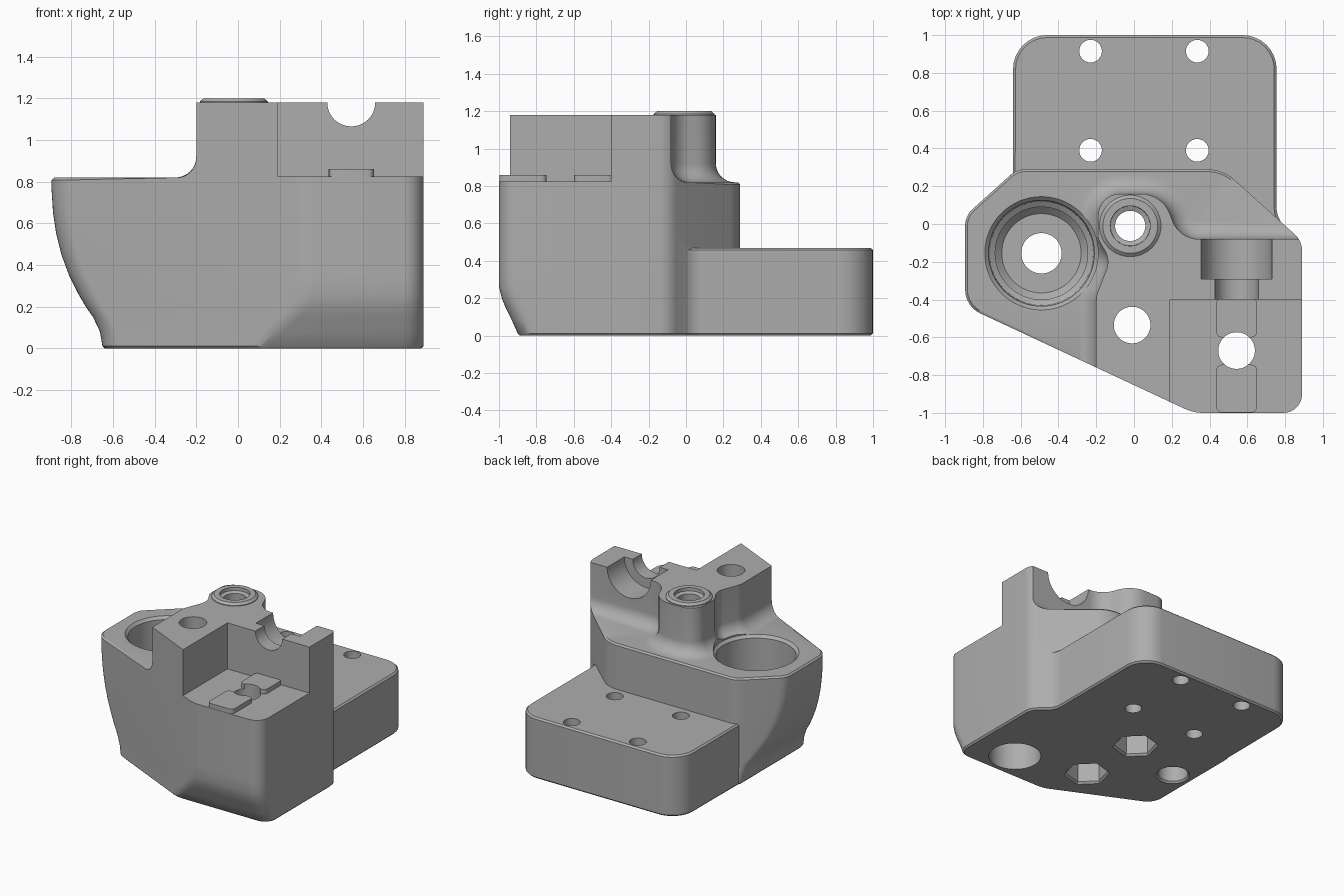
import bpy, bmesh
from math import sin, cos, tan, pi, radians
from mathutils import Vector, Matrix

if "Cube" in bpy.data.objects:
    bpy.data.objects.remove(bpy.data.objects["Cube"])

grey = bpy.data.materials.new("machined_grey")
grey.use_nodes = True
grey.diffuse_color = (0.42, 0.42, 0.42, 1)
grey.node_tree.nodes["Principled BSDF"].inputs["Base Color"].default_value = (0.42, 0.42, 0.42, 1)


def rounded(corners, segs=8):
    """Closed counter-clockwise outline from (x, y, radius) corners."""
    pts, n = [], len(corners)
    for i, (x, y, r) in enumerate(corners):
        p = Vector((x, y))
        a = Vector(corners[i - 1][:2]) - p
        b = Vector(corners[(i + 1) % n][:2]) - p
        if r == 0:
            pts.append(p)
            continue
        turn = pi - a.angle(b)
        t = min(r * tan(turn / 2), 0.48 * a.length, 0.48 * b.length)
        r = t / tan(turn / 2)
        start, u, v = p + a.normalized() * t, -a.normalized(), b.normalized()
        side = (v - u * u.dot(v)).normalized()
        for k in range(segs + 1):
            ang = turn * k / segs
            pts.append(start + u * r * sin(ang) + side * r * (1 - cos(ang)))
    return pts


def inset(pts, d):
    """Move an outline inwards by d."""
    out = []
    for i, p in enumerate(pts):
        e = (p - pts[i - 1]).normalized()
        f = (pts[(i + 1) % len(pts)] - p).normalized()
        m = Vector((-e.y - f.y, e.x + f.x)).normalized()
        out.append(p + m * d)
    return out


def circle(r, x=0, y=0, n=48, turn=0):
    return [Vector((x + r * cos(turn + 2 * pi * i / n), y + r * sin(turn + 2 * pi * i / n)))
            for i in range(n)]


def loft(name, rings):
    """Solid through a stack of (outline, z) rings."""
    bm = bmesh.new()
    rows = [[bm.verts.new((p.x, p.y, z)) for p in pts] for pts, z in rings]
    n = len(rows[0])
    for lo, hi in zip(rows, rows[1:]):
        for i in range(n):
            j = (i + 1) % n
            bm.faces.new((lo[i], lo[j], hi[j], hi[i]))
    bm.faces.new(rows[0][::-1])
    bm.faces.new(rows[-1])
    bmesh.ops.recalc_face_normals(bm, faces=bm.faces)
    me = bpy.data.meshes.new(name)
    bm.to_mesh(me)
    bm.free()
    ob = bpy.data.objects.new(name, me)
    bpy.context.collection.objects.link(ob)
    me.materials.append(grey)
    return ob


def turned(name, x, y, profile, n=48, turn=0):
    return loft(name, [(circle(r, x, y, n, turn), z) for r, z in profile])


def combine(target, tool, operation):
    tool.hide_render = True
    mod = target.modifiers.new(operation, 'BOOLEAN')
    mod.operation, mod.solver, mod.object = operation, 'EXACT', tool
    bpy.context.view_layer.update()
    deps = bpy.context.evaluated_depsgraph_get()
    me = bpy.data.meshes.new_from_object(target.evaluated_get(deps))
    target.modifiers.clear()
    target.data = me
    bpy.data.objects.remove(tool)


# Main body: outline changes with height to flare the left side and undercut the front
def body_outline(left, front):
    slant = lambda x: -0.853 - 0.467 * x
    return rounded([(left, slant(left), 0.14), ((-0.853 - front) / 0.467, front, 0.25),
                    (0.89, front, 0.1), (0.89, -0.09, 0.12), (0.47, 0.29, 0.22),
                    (-0.62, 0.29, 0.12), (left, 0.29 + (left + 0.62) * 0.9, 0.12)])


levels = [(0.012, -0.65, -0.9), (0.08, -0.662, -0.93), (0.15, -0.695, -0.965),
          (0.2, -0.73, -0.985), (0.26, -0.765, -1), (0.35, -0.81, -1), (0.45, -0.847, -1),
          (0.55, -0.872, -1), (0.65, -0.887, -1), (0.76, -0.894, -1), (1.18, -0.894, -1)]
rings = [(body_outline(l, f), z) for z, l, f in levels]
rings.insert(0, (inset(rings[0][0], 0.012), 0))
body = loft("clamp_body", rings)

# Clear the space around the tower, leaving a fillet at its foot
around = rounded([(-0.2, -1.4, 0), (-0.2, -0.38, 0.15), (-0.125, -0.19, 0.12),
                  (-0.19, -0.08, 0.08), (-0.19, 0.16, 0.165), (0.15, 0.16, 0.165),
                  (0.24, -0.08, 0.15), (1.4, -0.08, 0), (1.4, 0.8, 0), (-1.4, 0.8, 0),
                  (-1.4, -1.4, 0)])
R, steps = 0.1, 8
foot = [(inset(around, R * (1 - sin(t))), 0.82 + R * (1 - cos(t)))
        for t in [pi / 2 * k / steps for k in range(steps + 1)]]
combine(body, loft("tower_surround", foot + [(around, 1.5)]), 'DIFFERENCE')

# Small chamfer along the shoulder edge
bm = bmesh.new()
bm.from_mesh(body.data)
rim = [e for e in bm.edges if len(e.link_faces) == 2
       and all(abs(v.co.z - 0.82) < 1e-4 for v in e.verts)
       and max(f.normal.z for f in e.link_faces) > 0.99
       and abs(min(f.normal.z for f in e.link_faces)) < 0.3]
bmesh.ops.bevel(bm, geom=rim, offset=0.012, segments=1, affect='EDGES', clamp_overlap=False)
bm.to_mesh(body.data)
bm.free()

# Front pocket
pocket = rounded([(0.19, -1.3, 0), (1.3, -1.3, 0), (1.3, -0.4, 0), (0.19, -0.4, 0)])
combine(body, loft("pocket", [(pocket, 0.825), (pocket, 1.5)]), 'DIFFERENCE')

# Stepped half-round saddle through the pocket's rear wall
saddle = turned("saddle", 0, 0, [(0.187, -0.05), (0.187, 0.29), (0.115, 0.29), (0.115, 0.5)])
saddle.data.transform(Matrix.Translation((0.543, 0, 1.18)) @ Matrix.Rotation(pi / 2, 4, 'X'))
combine(body, saddle, 'DIFFERENCE')

# Rear mounting plate
plate = rounded([(-0.64, -0.2, 0), (0.7, -0.2, 0), (0.84, -0.05, 0), (0.755, 0.03, 0.25),
                 (0.755, 1, 0.18), (-0.64, 1, 0.18)])
combine(body, loft("mounting_plate", [(inset(plate, 0.012), 0), (plate, 0.012),
                                      (plate, 0.458), (inset(plate, 0.013), 0.47)]), 'UNION')

# Raised collar on the tower
combine(body, turned("collar", -0.02, -0.01,
                     [(0.163, 1.0), (0.163, 1.185), (0.145, 1.2)]), 'UNION')

# Locating pads on the pocket floor
for y0, y1 in ((-0.998, -0.745), (-0.6, -0.39)):
    pad = rounded([(0.435, y0, 0.03), (0.652, y0, 0.03), (0.652, y1, 0.03), (0.435, y1, 0.03)], 4)
    combine(body, loft("pad", [(pad, 0.7), (pad, 0.86)]), 'UNION')

# Large stepped bore
combine(body, turned("bore", -0.49, -0.155, [
    (0.12, -0.1), (0.12, 0), (0.107, 0.013), (0.107, 0.2), (0.21, 0.2), (0.245, 0.235),
    (0.245, 0.4), (0.275, 0.42), (0.28, 0.8), (0.3, 0.82), (0.3, 0.95)], 64), 'DIFFERENCE')

# Bolt holes
for x in (-0.23, 0.335):
    for y in (0.39, 0.915):
        combine(body, turned("plate_hole", x, y, [(0.06, -0.1), (0.06, 0.6)], 32), 'DIFFERENCE')
combine(body, turned("pocket_hole", 0.543, -0.67, [
    (0.185, -0.1), (0.185, 0.5), (0.097, 0.5), (0.097, 1.3)]), 'DIFFERENCE')
combine(body, turned("tower_hole", -0.01, -0.535, [(0.097, -0.1), (0.097, 1.3)]), 'DIFFERENCE')
combine(body, turned("collar_hole", -0.02, -0.01, [
    (0.08, -0.1), (0.08, 1.165), (0.105, 1.175), (0.11, 1.3)]), 'DIFFERENCE')

# Hexagonal nut recesses underneath
for x, y in ((-0.01, -0.535), (-0.02, -0.01)):
    combine(body, turned("nut_recess", x, y, [
        (0.165, -0.1), (0.165, 0), (0.15, 0.015), (0.15, 0.2)], 6, radians(15)), 'DIFFERENCE')

bpy.ops.object.select_all(action='DESELECT')
body.select_set(True)
bpy.context.view_layer.objects.active = body
bpy.ops.object.shade_smooth_by_angle(angle=radians(30))
